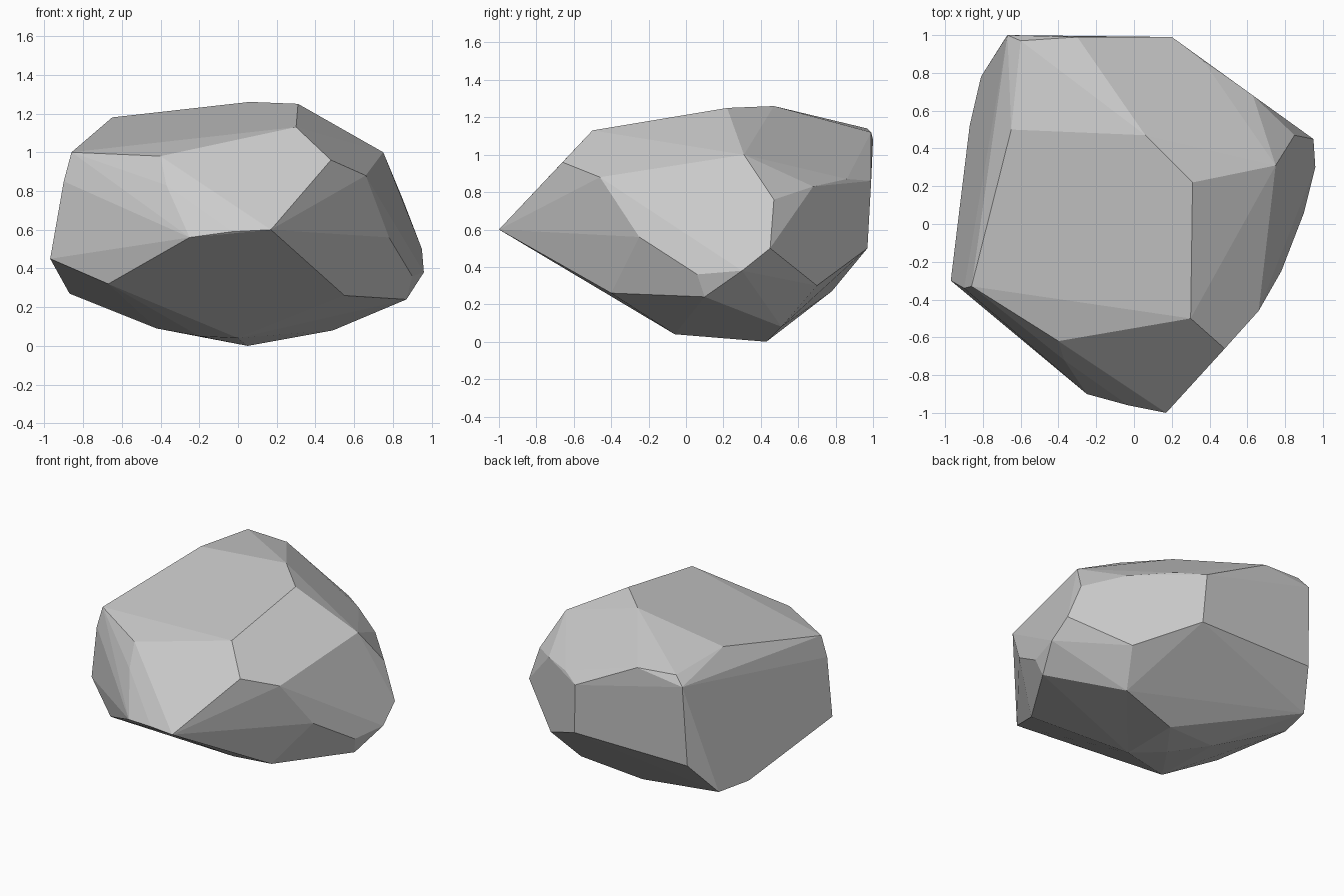
import bpy, bmesh, math

# Corner points of the chiselled facets, grouped by region
top = [(-.86, -.33, 1.0), (-.4, -.62, .98), (0, -.54, 1.06), (.3, -.5, 1.13),
       (.31, .22, 1.25), (.06, .47, 1.26), (-.2, .47, 1.23), (-.65, .5, 1.18),
       (-.6, .97, 1.14), (-.3, .99, 1.12)]
front = [(.48, -.66, .96), (.17, -1.0, .6), (-.03, -.96, .59), (-.25, -.9, .56),
         (-.37, -.72, .83), (-.9, -.34, .85), (-.97, -.3, .45), (-.67, -.51, .32)]
right = [(.66, -.46, .88), (.67, -.17, .91), (.75, .31, 1.0), (.85, .47, .76),
         (.95, .45, .5), (.96, .3, .38), (.9, .06, .36), (.78, -.25, .56)]
back = [(.2, .99, .86), (.37, .86, .87), (.63, .68, .83),
        (.22, .97, .5), (-.67, 1.0, 1.08), (-.69, .97, .5)]
base = [(.6, .7, .3), (.49, .51, .08), (.05, .43, 0), (0, -.06, .04),
        (.55, -.4, .26), (.87, .1, .24), (-.2, .1, .05), (-.42, .3, .09),
        (-.81, .78, .27), (-.87, .52, .27)]

# Boulder: wrap the corners in a hull and merge almost coplanar triangles
bm = bmesh.new()
for p in top + front + right + back + base:
    bm.verts.new(p)
bmesh.ops.convex_hull(bm, input=bm.verts[:])
loose = [v for v in bm.verts if not v.link_faces]
bmesh.ops.delete(bm, geom=loose, context='VERTS')
bmesh.ops.dissolve_limit(bm, angle_limit=math.radians(3),
                         verts=bm.verts[:], edges=bm.edges[:])
bmesh.ops.recalc_face_normals(bm, faces=bm.faces[:])
mesh = bpy.data.meshes.new("boulder")
bm.to_mesh(mesh)
bm.free()
boulder = bpy.data.objects.new("boulder", mesh)
bpy.context.collection.objects.link(boulder)
